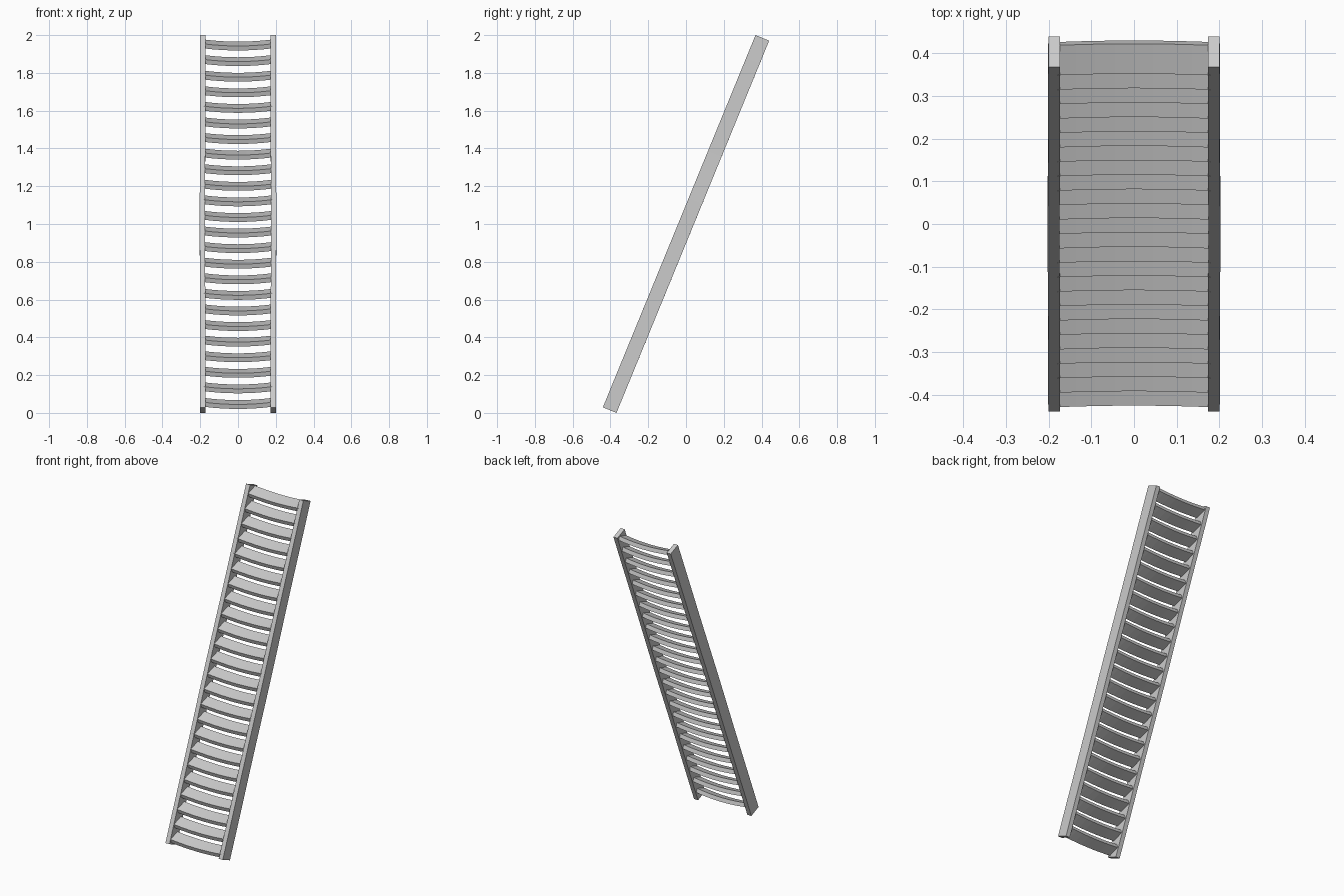
import bpy, math
from mathutils import Matrix, Vector

cube = bpy.data.objects.get("Cube")
if cube:
    bpy.data.objects.remove(cube, do_unlink=True)

LEAN = math.radians(22.3)     # backward lean of the ladder
LENGTH, DEPTH = 2.13, 0.078   # rail length and depth
STEPS, PITCH = 24, 0.0825
TILT = math.radians(18)       # treads rise towards the back

grey = bpy.data.materials.new("plain grey")
grey.use_nodes = True
colour = (0.6, 0.6, 0.6, 1)
grey.diffuse_color = colour
grey.node_tree.nodes["Principled BSDF"].inputs["Base Color"].default_value = colour


def loft(name, rings, matrix):
    """Join four-cornered rings into a closed bar."""
    verts = [v for ring in rings for v in ring]
    n = len(rings)
    faces = [(4 * i + j, 4 * i + (j + 1) % 4, 4 * i + 4 + (j + 1) % 4, 4 * i + 4 + j)
             for i in range(n - 1) for j in range(4)]
    faces += [(3, 2, 1, 0), tuple(4 * n - 4 + j for j in range(4))]
    mesh = bpy.data.meshes.new(name)
    mesh.from_pydata(verts, [], faces)
    mesh.materials.append(grey)
    obj = bpy.data.objects.new(name, mesh)
    obj.matrix_world = matrix
    bpy.context.scene.collection.objects.link(obj)
    return obj


def rectangle(a, b):
    return [(-a / 2, -b / 2), (a / 2, -b / 2), (a / 2, b / 2), (-a / 2, b / 2)]


# Side rails, very slightly wavy along their length
lean = Matrix.Translation((0, 0, 1)) @ Matrix.Rotation(-LEAN, 4, 'X')
for name, side in (("left_rail", 1), ("right_rail", -1)):
    rings = []
    for i in range(17):
        t = i / 16
        wave = 0.002 * math.sin(t * math.pi) * (1 + math.cos(t * 4 * math.pi)) / 2
        rings.append([(side * 0.187 + x + side * wave, y, (t - 0.5) * LENGTH)
                      for x, y in rectangle(0.028, DEPTH)])
    loft(name, rings, lean)

# Sagging treads
for k in range(STEPS):
    z = 1 + (k - (STEPS - 1) / 2) * PITCH
    place = (Matrix.Translation((0, (z - 1) * math.tan(LEAN), z))
             @ Matrix.Rotation(TILT, 4, 'X'))
    rings = []
    for i in range(9):
        u = i / 4 - 1
        sag = 0.012 * (u * u - 0.6)
        rings.append([Vector((u * 0.18, y, h + sag)) for y, h in rectangle(0.074, 0.025)])
    loft(f"tread_{k + 1}", rings, place)
